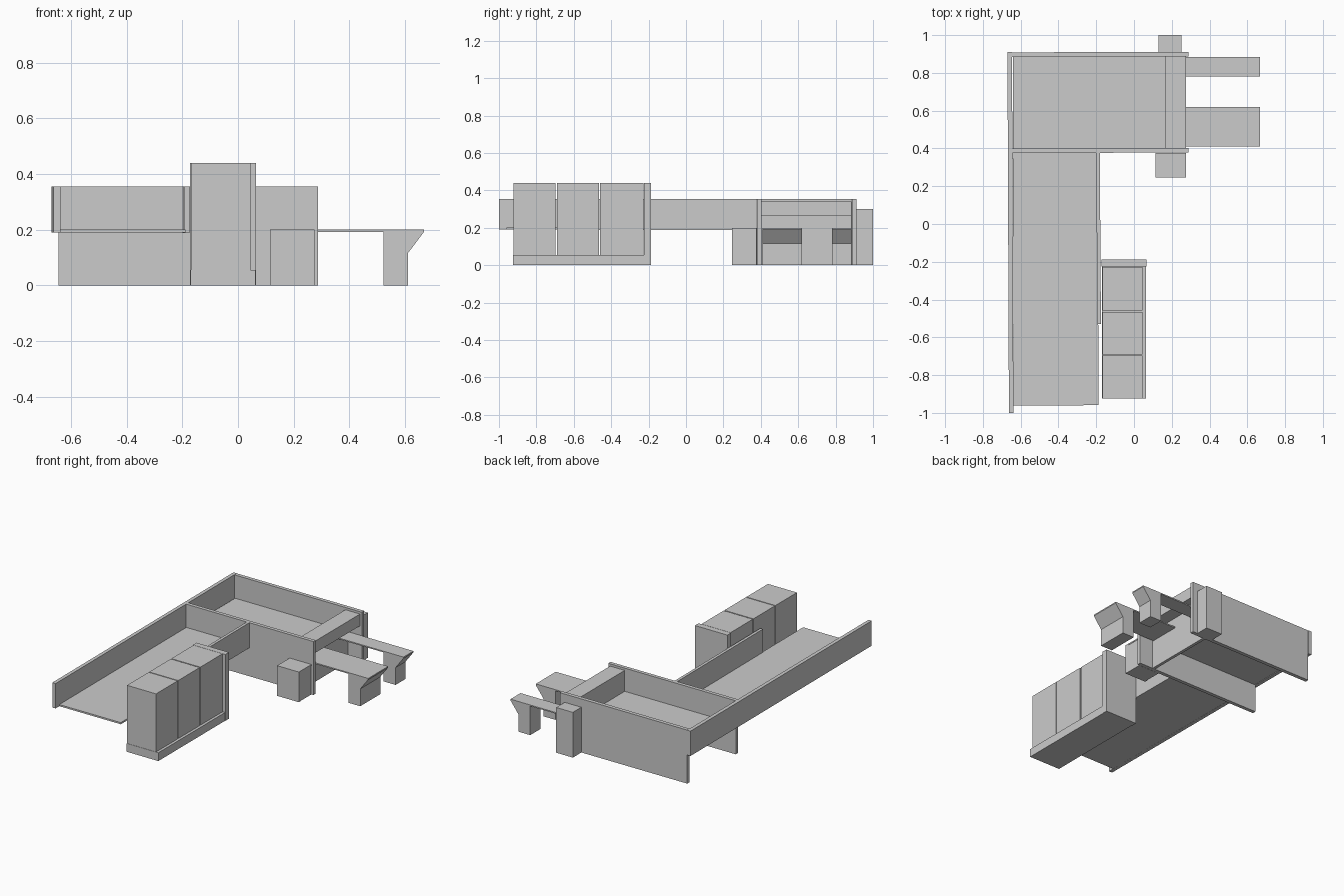
import bpy, math

if "Cube" in bpy.data.objects:
    bpy.data.objects.remove(bpy.data.objects["Cube"])


def prism(name, verts, faces):
    me = bpy.data.meshes.new(name)
    me.from_pydata(verts, [], faces)
    me.update()
    ob = bpy.data.objects.new(name, me)
    bpy.context.collection.objects.link(ob)
    return ob


def extrude_y(name, profile, y0, y1):
    """Extrude an x-z profile from y0 to y1."""
    n = len(profile)
    verts = [(x, y0, z) for x, z in profile] + [(x, y1, z) for x, z in profile]
    faces = [tuple(range(n)), tuple(reversed(range(n, 2 * n)))]
    faces += [(i, i + n, (i + 1) % n + n, (i + 1) % n) for i in range(n)]
    return prism(name, verts, faces)


def box(name, x, y, z, turn=0.0):
    """Box from min/max pairs, optionally turned about its own centre."""
    cx, cy = sum(x) / 2, sum(y) / 2
    a, b = x[0] - cx, x[1] - cx
    ob = extrude_y(name, [(a, z[0]), (b, z[0]), (b, z[1]), (a, z[1])],
                   y[0] - cy, y[1] - cy)
    ob.location = (cx, cy, 0)
    ob.rotation_euler.z = turn
    return ob


# long lower counter with raised side boards
box("long_deck", (-0.64, -0.19), (-0.96, 0.38), (0.19, 0.201), 0.003)
box("outer_side_board", (-0.666, -0.642), (-1.0, 0.91), (0.19, 0.355), 0.004)
box("inner_side_board", (-0.197, -0.178), (-0.53, 0.38), (0.188, 0.355), 0.007)

# wide rear section: two full-height panels, deck, recessed end and top shelf
box("rear_section_front_panel", (-0.645, 0.288), (0.377, 0.401), (0, 0.355), 0.003)
box("rear_section_back_panel", (-0.645, 0.288), (0.885, 0.91), (0, 0.355), 0.003)
box("rear_section_deck", (-0.64, 0.17), (0.40, 0.886), (0.19, 0.201))
box("rear_section_end_panel", (0.168, 0.188), (0.40, 0.886), (0, 0.262))
box("end_shelf", (0.168, 0.275), (0.40, 0.886), (0.262, 0.34))

# two side tables, each with a bracket-shaped leg
leg = [(0.523, 0), (0.61, 0), (0.61, 0.115), (0.668, 0.192), (0.523, 0.192)]
for tag, y0, y1 in (("front", 0.41, 0.62), ("rear", 0.78, 0.885)):
    box(tag + "_table_top", (0.188, 0.668), (y0, y1), (0.192, 0.2))
    extrude_y(tag + "_table_leg", leg, y0, y1)

# small boxes standing against the rear section
box("front_box_body", (0.118, 0.273), (0.265, 0.377), (0, 0.191))
box("front_box_face", (0.115, 0.275), (0.245, 0.265), (0, 0.191))
box("front_box_top", (0.115, 0.275), (0.245, 0.377), (0.191, 0.2))
box("back_box", (0.13, 0.252), (0.91, 1.0), (0, 0.30))

# row of three tall cabinets on a plinth, closed by an end panel
box("cabinet_plinth", (-0.17, 0.063), (-0.925, -0.22), (0, 0.055))
for i, (y0, y1) in enumerate(((-0.923, -0.697), (-0.691, -0.466), (-0.459, -0.227))):
    box("cabinet_%d" % (i + 1), (-0.168, 0.045), (y0, y1), (0.055, 0.44))
box("cabinet_end_panel", (-0.173, 0.065), (-0.225, -0.187), (0, 0.44))
